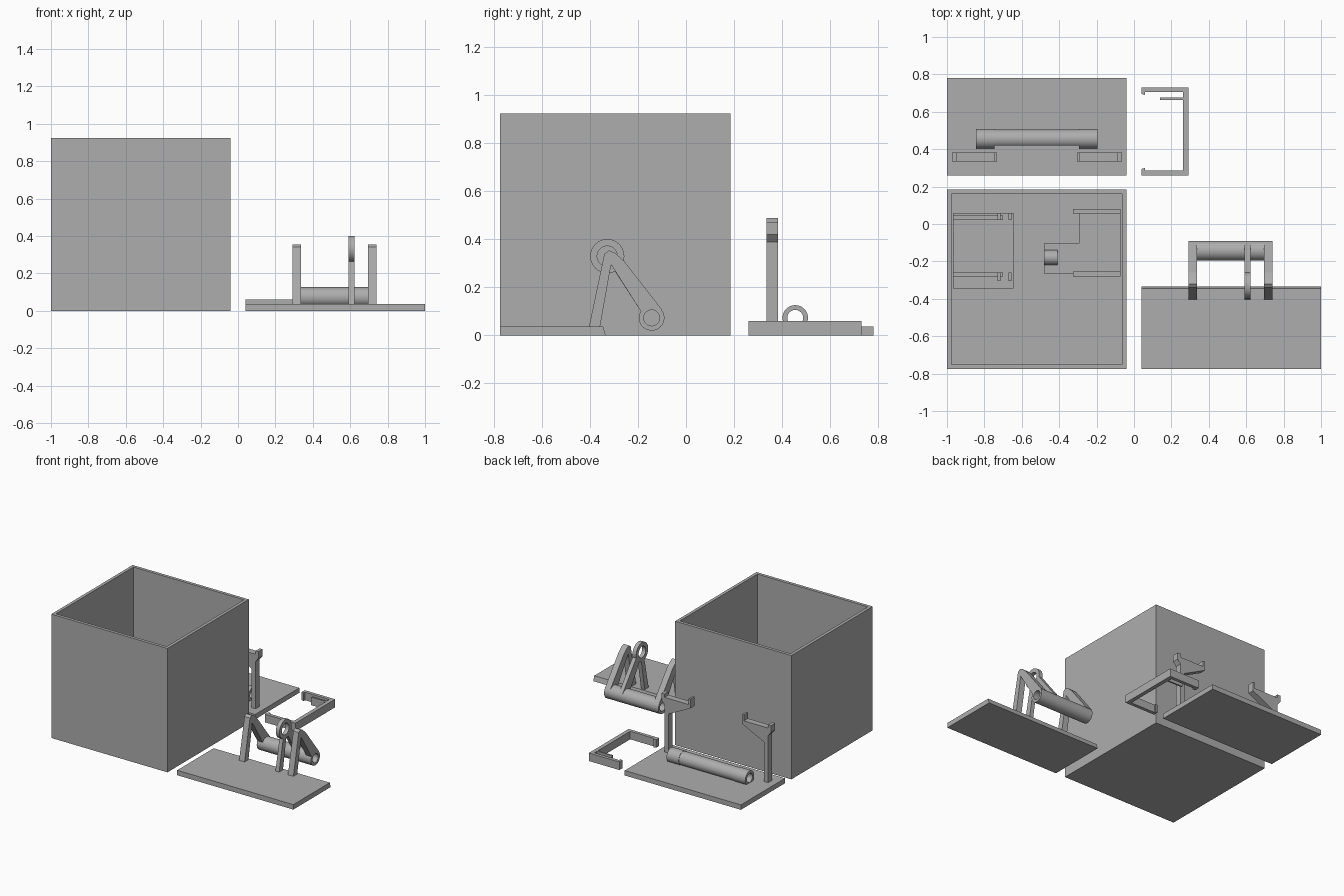
import bpy, bmesh, math

if "Cube" in bpy.data.objects:
    bpy.data.objects.remove(bpy.data.objects["Cube"])

grey = bpy.data.materials.new("plain grey")
grey.diffuse_color = (0.42, 0.42, 0.42, 1)
grey.use_nodes = True
grey.node_tree.nodes["Principled BSDF"].inputs["Base Color"].default_value = grey.diffuse_color


def finish(name, bm, smooth=False):
    bmesh.ops.recalc_face_normals(bm, faces=bm.faces[:])
    me = bpy.data.meshes.new(name)
    bm.to_mesh(me)
    bm.free()
    me.materials.append(grey)
    ob = bpy.data.objects.new(name, me)
    bpy.context.collection.objects.link(ob)
    if smooth:
        bpy.context.view_layer.objects.active = ob
        ob.select_set(True)
        bpy.ops.object.shade_smooth_by_angle(angle=math.radians(30))
        ob.select_set(False)
    return ob


def prism(name, pts, lo, hi, axis):
    """Extrude a 2D outline along an axis, from lo to hi."""
    def place(p, t):
        return {"x": (t, p[0], p[1]), "y": (p[0], t, p[1]), "z": (p[0], p[1], t)}[axis]
    bm = bmesh.new()
    a = [bm.verts.new(place(p, lo)) for p in pts]
    b = [bm.verts.new(place(p, hi)) for p in pts]
    n = len(pts)
    bm.faces.new(a)
    bm.faces.new(b[::-1])
    for i in range(n):
        j = (i + 1) % n
        bm.faces.new((a[i], a[j], b[j], b[i]))
    return finish(name, bm)


def block(name, x0, x1, y0, y1, z0, z1):
    return prism(name, [(x0, y0), (x1, y0), (x1, y1), (x0, y1)], z0, z1, "z")


def tube(name, x0, x1, cy, cz, ro, ri, a0=0, a1=360, n=48):
    """Hollow cylinder along x, or an arc of one."""
    full = a1 - a0 == 360
    bm = bmesh.new()
    rows = []
    for i in range(n if full else n + 1):
        a = math.radians(a0 + (a1 - a0) * i / n)
        c, s = math.cos(a), math.sin(a)
        rows.append([bm.verts.new((x, cy + r * c, cz + r * s))
                     for x, r in ((x0, ro), (x1, ro), (x1, ri), (x0, ri))])
    for i in range(n):
        p, q = rows[i], rows[(i + 1) % len(rows)]
        for k in range(4):
            m = (k + 1) % 4
            bm.faces.new((p[k], p[m], q[m], q[k]))
    if not full:
        bm.faces.new(rows[0])
        bm.faces.new(rows[-1][::-1])
    return finish(name, bm, True)


# Open container: a block with its top inset and pushed down to the floor
bm = bmesh.new()
bmesh.ops.create_cube(bm, size=1)
for v in bm.verts:
    v.co = (-0.52 + 0.96 * v.co.x, -0.295 + 0.96 * v.co.y, 0.4625 + 0.925 * v.co.z)
top = max(bm.faces, key=lambda f: f.calc_center_median().z)
bmesh.ops.inset_region(bm, faces=[top], thickness=0.033)
inner = bmesh.ops.extrude_discrete_faces(bm, faces=[top])["faces"][0]
for v in inner.verts:
    v.co.z = 0.033
finish("container", bm)

# Left fitting inside the container
block("inner_left_plate", -0.967, -0.645, -0.345, 0.06, 0.033, 0.06)
for y0, y1 in ((0.022, 0.045), (-0.28, -0.26)):
    block("inner_left_rail", -0.967, -0.70, y0, y1, 0.06, 0.12)
for y0, y1 in ((0.022, 0.06), (-0.305, -0.26)):
    for x in (-0.73, -0.67):
        block("inner_left_post", x, x + 0.016, y0, y1, 0.06, 0.15)

# Right fitting inside the container
block("inner_right_plate", -0.293, -0.073, -0.26, 0.06, 0.033, 0.06)
for y in (0.055, -0.28):
    block("inner_right_arm", -0.325, -0.073, y, y + 0.025, 0.033, 0.12)
block("inner_tongue", -0.48, -0.293, -0.265, -0.105, 0.033, 0.06)
tube("inner_tongue_roller", -0.48, -0.41, -0.18, 0.06, 0.04, 0.02, 0, 180, 24)

# Lid plate with one slanted long edge
prism("front_plate", [(-0.775, 0), (-0.335, 0), (-0.345, 0.037), (-0.775, 0.037)],
      0.04, 1.0, "x")

# Bent outer legs and hinge tube
bent_leg = [(-0.404, 0.036), (-0.358, 0.036), (-0.312, 0.295), (-0.188, 0.10),
            (-0.143, 0.113), (-0.098, 0.105), (-0.258, 0.31), (-0.295, 0.343),
            (-0.32, 0.354), (-0.34, 0.34)]
for x in (0.292, 0.695):
    prism("bent_leg", bent_leg, x, x + 0.045, "x")
tube("hinge_tube", 0.292, 0.74, -0.143, 0.073, 0.053, 0.033)

# Middle support with an eye ring on top
prism("ring_front_leg", [(-0.404, 0.036), (-0.358, 0.036), (-0.316, 0.275),
                         (-0.352, 0.28)], 0.592, 0.622, "x")
prism("ring_back_leg", [(-0.188, 0.10), (-0.143, 0.113), (-0.098, 0.105),
                        (-0.258, 0.31), (-0.28, 0.315), (-0.308, 0.285)],
      0.592, 0.622, "x")
tube("eye_ring", 0.592, 0.622, -0.328, 0.33, 0.071, 0.042)

# Rear plate
block("rear_plate", -1.0, -0.04, 0.26, 0.78, 0, 0.037)

# Mirrored hooked posts on the rear plate
hook = [(-0.09, 0.036), (-0.09, 0.39), (-0.065, 0.42), (-0.065, 0.47),
        (-0.09, 0.47), (-0.09, 0.445), (-0.29, 0.445), (-0.29, 0.49),
        (-0.305, 0.49), (-0.305, 0.42), (-0.125, 0.33), (-0.125, 0.036)]
prism("hooked_post_right", hook, 0.335, 0.383, "y")
prism("hooked_post_left", [(-1.037 - x, z) for x, z in hook], 0.335, 0.383, "y")

# Rear hinge barrel: two collars and a slotted middle
for x in (-0.845, -0.295):
    tube("hinge_collar", x, x + 0.1, 0.455, 0.073, 0.053, 0.033)
tube("hinge_middle", -0.745, -0.295, 0.455, 0.073, 0.050, 0.033, -135, 135)

# Loose clip with hooked ends and a thin spring strip
prism("clip", [(0.04, 0.26), (0.292, 0.26), (0.292, 0.73), (0.04, 0.73), (0.04, 0.695),
               (0.06, 0.69), (0.06, 0.705), (0.262, 0.705), (0.262, 0.285),
               (0.06, 0.285), (0.06, 0.30), (0.04, 0.295)], 0, 0.06, "z")
block("clip_spring", 0.14, 0.265, 0.664, 0.676, 0, 0.06)
